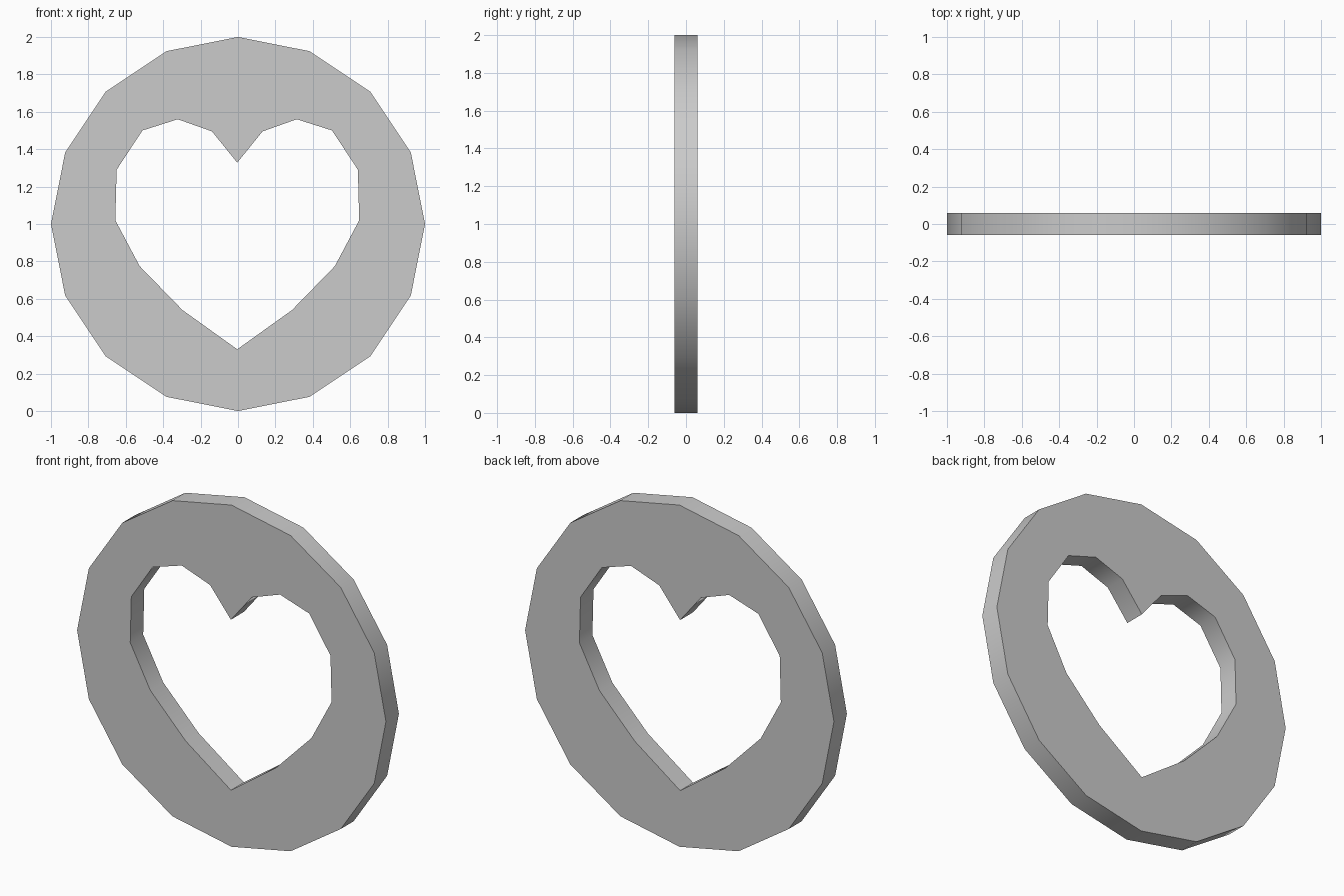
import bpy, bmesh
from math import sin, cos, pi, radians

if "Cube" in bpy.data.objects:
    bpy.data.objects.remove(bpy.data.objects["Cube"])

# Outer rim: 16-sided circle of radius 1
SIDES = 16
rim = [(sin(2 * pi * i / SIDES), 1 + cos(2 * pi * i / SIDES)) for i in range(SIDES)]

# Heart opening: right half from notch to tip, mirrored for the left half
half = [(0, 1.328), (0.135, 1.495), (0.318, 1.56), (0.507, 1.50), (0.645, 1.29),
        (0.652, 1.02), (0.522, 0.775), (0.293, 0.54), (0, 0.33)]
heart = half + [(-x, z) for x, z in reversed(half[1:-1])]
heart = [(x - 0.004, z) for x, z in heart]

# Filled flat profile with a hole, extruded to the disc thickness
curve = bpy.data.curves.new("heart_disc", 'CURVE')
curve.dimensions = '2D'
curve.fill_mode = 'BOTH'
curve.extrude = 0.06
for points in (rim, heart):
    spline = curve.splines.new('POLY')
    spline.points.add(len(points) - 1)
    for p, (x, z) in zip(spline.points, points):
        p.co = (x, z, 0, 1)
    spline.use_cyclic_u = True

disc = bpy.data.objects.new("heart_disc", curve)
bpy.context.collection.objects.link(disc)
disc.rotation_euler.x = radians(90)
bpy.context.view_layer.objects.active = disc
disc.select_set(True)
bpy.ops.object.convert(target='MESH')
disc = bpy.context.object
bpy.ops.object.transform_apply(rotation=True)

# Weld caps to walls and turn the cap triangles into clean flat faces
bm = bmesh.new()
bm.from_mesh(disc.data)
bmesh.ops.remove_doubles(bm, verts=bm.verts, dist=0.0005)
bmesh.ops.recalc_face_normals(bm, faces=bm.faces)
bm.to_mesh(disc.data)
bm.free()

# Smooth rim, sharp cap edges and heart corners
bpy.ops.object.shade_smooth_by_angle(angle=radians(40))
